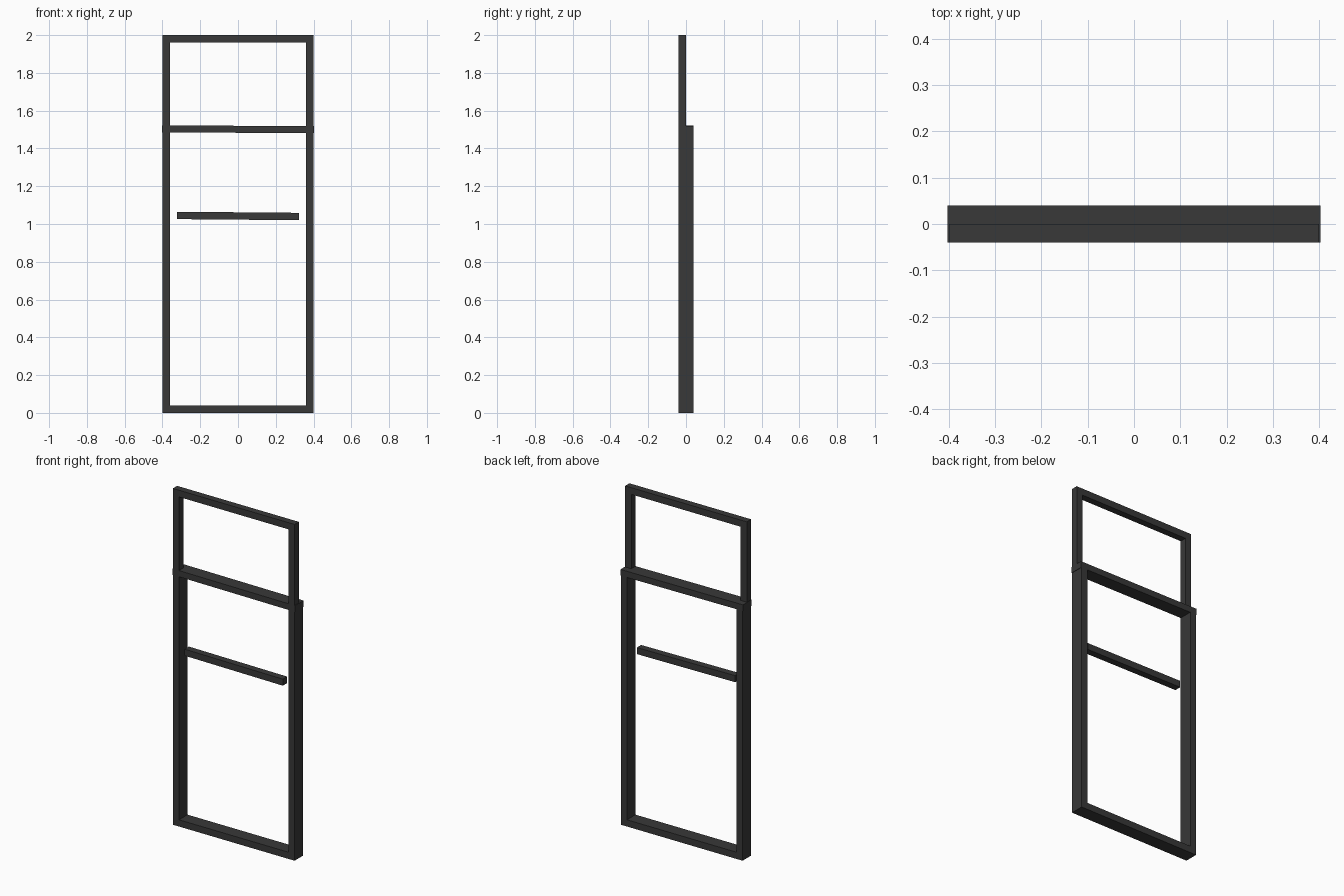
import bpy
import math

if "Cube" in bpy.data.objects:
    bpy.data.objects.remove(bpy.data.objects["Cube"])

T = 0.04  # square tube thickness


def box(name, x, y, z, tilt=0.0):
    """Box from (min, max) ranges, optionally tilted about y."""
    bpy.ops.mesh.primitive_cube_add(
        size=1, location=(sum(x) / 2, sum(y) / 2, sum(z) / 2))
    ob = bpy.context.object
    ob.name = name
    ob.dimensions = (x[1] - x[0], y[1] - y[0], z[1] - z[0])
    ob.rotation_euler.y = math.radians(tilt)
    mat = bpy.data.materials.get("dark_metal") or bpy.data.materials.new("dark_metal")
    mat.diffuse_color = (0.04, 0.04, 0.04, 1)
    mat.use_nodes = True
    mat.node_tree.nodes["Principled BSDF"].inputs["Base Color"].default_value = mat.diffuse_color
    ob.data.materials.append(mat)
    return ob


# tall front frame and shorter back frame, side by side in depth
for name, y, top in (("front", (-T, 0), 2.0), ("back", (0, T), 1.5)):
    for side, x in (("left", (-0.4, -0.4 + T)), ("right", (0.4 - T, 0.4))):
        box(f"{name}_{side}_post", x, y, (0, top))
    box(f"{name}_bottom_rail", (-0.4 + T, 0.4 - T), y, (0, T))
box("front_top_rail", (-0.4 + T, 0.4 - T), (-T, 0), (2 - T, 2))

# slightly tilted cross rail capping the back frame
box("middle_rail", (-0.403, 0.403), (-T, T), (1.483, 1.52), 0.35)

# short floating bar
box("inner_bar", (-0.323, 0.323), (-T, 0), (1.023, 1.062), 0.5)
